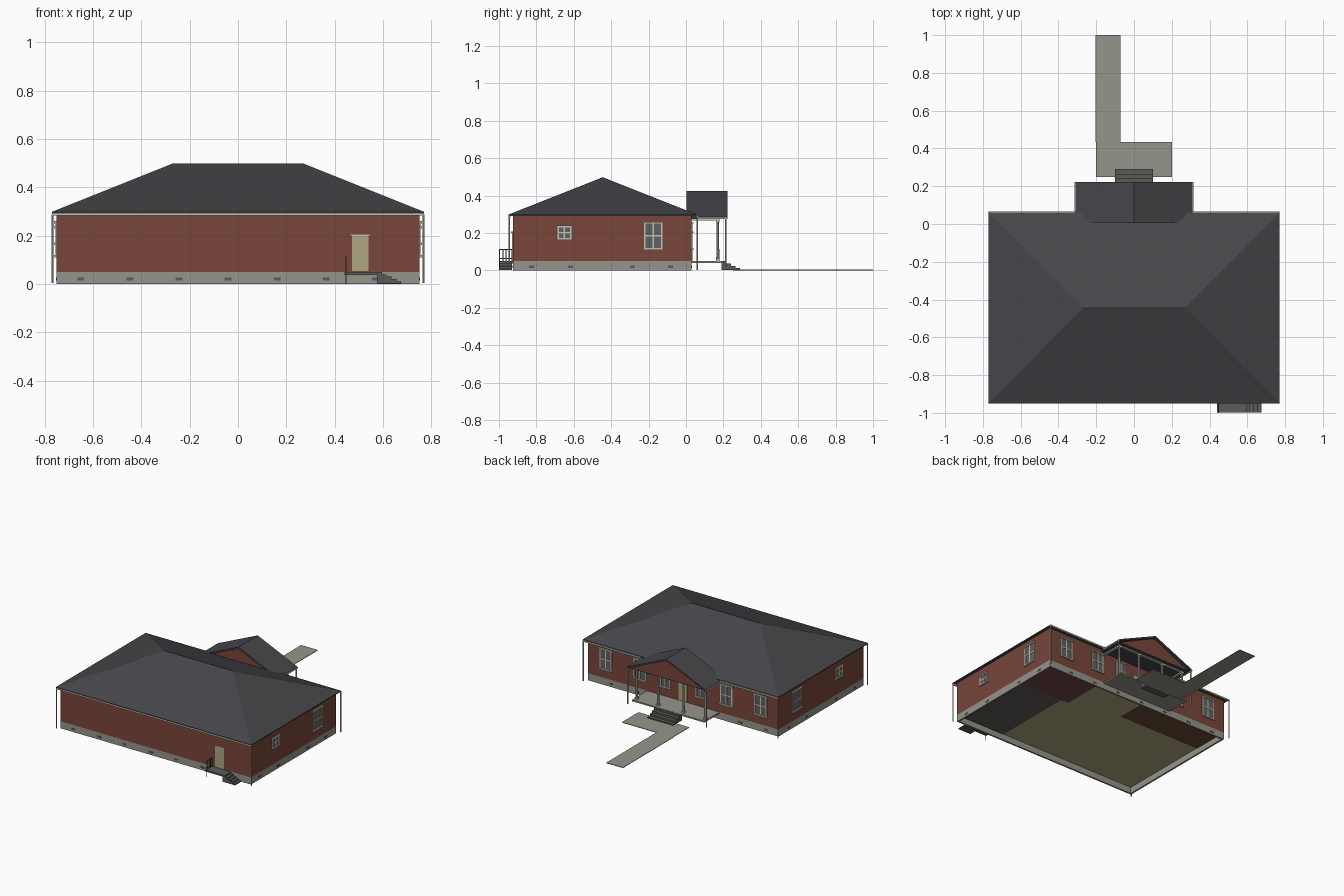
import bpy
import bmesh
from mathutils import Matrix

if "Cube" in bpy.data.objects:
    bpy.data.objects.remove(bpy.data.objects["Cube"])


def material(name, r, g, b):
    m = bpy.data.materials.new(name)
    m.use_nodes = True
    m.diffuse_color = (r, g, b, 1)
    bsdf = m.node_tree.nodes["Principled BSDF"]
    bsdf.inputs["Base Color"].default_value = (r, g, b, 1)
    bsdf.inputs["Roughness"].default_value = 0.9
    return m


BRICK = material("brick red", 0.19, 0.06, 0.042)
ROOF = material("roof slate", 0.062, 0.062, 0.07)
CONCRETE = material("concrete grey", 0.30, 0.295, 0.26)
STONE = material("dark step grey", 0.11, 0.105, 0.095)
TAN = material("door tan", 0.43, 0.38, 0.22)
TRIM = material("trim off white", 0.56, 0.54, 0.46)
GLASS = material("window glass", 0.115, 0.12, 0.115)
RED_FLOOR = material("floor dull red", 0.16, 0.06, 0.065)
BROWN_FLOOR = material("floor brown", 0.13, 0.07, 0.035)


def finish(name, bm, mat):
    bmesh.ops.recalc_face_normals(bm, faces=bm.faces)
    me = bpy.data.meshes.new(name)
    bm.to_mesh(me)
    bm.free()
    me.materials.append(mat)
    ob = bpy.data.objects.new(name, me)
    bpy.context.collection.objects.link(ob)
    return ob


def box(name, x, y, z, mat):
    """Box from (low, high) pairs on each axis."""
    bm = bmesh.new()
    size = [abs(p[1] - p[0]) for p in (x, y, z)]
    mid = [(p[0] + p[1]) / 2 for p in (x, y, z)]
    bmesh.ops.create_cube(bm, size=1, matrix=Matrix.Translation(mid) @ Matrix.Diagonal((*size, 1)))
    return finish(name, bm, mat)


def prism(name, pts, lo, hi, axis, mat):
    """Extrude an outline of (u, z) points along x or y."""
    bm = bmesh.new()
    place = (lambda u, z, t: (t, u, z)) if axis == "x" else (lambda u, z, t: (u, t, z))
    a, b = [[bm.verts.new(place(u, z, t)) for u, z in pts] for t in (lo, hi)]
    bm.faces.new(a)
    bm.faces.new(b)
    for i in range(len(pts)):
        j = (i + 1) % len(pts)
        bm.faces.new((a[i], a[j], b[j], b[i]))
    return finish(name, bm, mat)


def post(name, x, y, z, r_low, r_high, mat, sides=10):
    bm = bmesh.new()
    bmesh.ops.create_cone(bm, cap_ends=True, segments=sides, radius1=r_low, radius2=r_high,
                          depth=z[1] - z[0], matrix=Matrix.Translation((x, y, sum(z) / 2)))
    return finish(name, bm, mat)


# Main walls
W, FRONT, BACK = 0.75, -0.925, 0.03
EAVE, BASE = 0.295, 0.05


def wall_box(name, wall, u, n, z, mat):
    """Box on a wall: u runs along it, n is the distance out from it."""
    if wall == "front":
        return box(name, u, (FRONT - n[0], FRONT - n[1]), z, mat)
    if wall == "back":
        return box(name, u, (BACK + n[0], BACK + n[1]), z, mat)
    s = 1 if wall == "right" else -1
    return box(name, (s * (W + n[0]), s * (W + n[1])), u, z, mat)


def window(wall, u, w, z0, z1):
    h, t = w / 2, 0.008
    name = wall + "_window_"
    wall_box(name + "glass", wall, (u - h, u + h), (-0.002, 0.002), (z0, z1), GLASS)
    for s in (-1, 1):
        e = u + s * h
        wall_box(name + "jamb", wall, (e - t / 2, e + t / 2), (0, 0.005), (z0, z1), TRIM)
    m = (z0 + z1) / 2
    wall_box(name + "mullion", wall, (u - 0.004, u + 0.004), (0, 0.005), (z0, z1), TRIM)
    wall_box(name + "rail", wall, (u - h, u + h), (0, 0.0045), (m - 0.004, m + 0.004), TRIM)
    for part, z in (("sill", z0), ("lintel", z1)):
        wall_box(name + part, wall, (u - h - 0.01, u + h + 0.01), (0, 0.01), (z - 0.005, z + 0.005), TRIM)


def door(wall, u):
    wall_box(wall + "_door", wall, (u - 0.034, u + 0.034), (0, 0.005), (0.053, 0.2), TAN)
    wall_box(wall + "_door_lintel", wall, (u - 0.044, u + 0.044), (0, 0.01), (0.199, 0.207), TRIM)


box("brick_walls", (-W, W), (FRONT, BACK), (BASE, EAVE), BRICK)

# Foundation rim, open below
for s in (-1, 1):
    box("foundation_side", (s * W, s * (W - 0.012)), (FRONT, BACK), (0, BASE), CONCRETE)
for y in (FRONT, BACK - 0.012):
    box("foundation_long", (-W, W), (y, y + 0.012), (0, BASE), CONCRETE)

# Room floors seen from underneath
box("main_floor", (-0.738, 0.738), (-0.913, 0.018), (0.045, 0.051), TAN)
box("grey_room_floor", (0.36, 0.738), (-0.913, -0.32), (0.042, 0.046), STONE)
box("red_room_floor", (0.3, 0.738), (-0.32, 0.018), (0.042, 0.046), RED_FLOOR)
box("brown_room_floor", (-0.738, -0.09), (-0.235, 0.018), (0.042, 0.046), BROWN_FLOOR)

# Foundation vents
for i in range(7):
    x = -0.65 + i * 0.203
    for wall in ("front", "back"):
        wall_box("vent", wall, (x - 0.014, x + 0.014), (0, 0.002), (0.014, 0.026), STONE)
for y in (-0.826, -0.617, -0.286, -0.083):
    for wall in ("left", "right"):
        wall_box("vent", wall, (y - 0.014, y + 0.014), (0, 0.002), (0.014, 0.026), STONE)

# Windows and doors
for s in (-1, 1):
    side = "right" if s > 0 else "left"
    window(side, -0.175, 0.09, 0.115, 0.255)
    window(side, -0.65, 0.065, 0.167, 0.235)
    for x in (0.14, 0.34, 0.61):
        window("back", s * x, 0.09 if x > 0.2 else 0.07, 0.115, 0.255)
door("front", 0.505)
door("back", 0)

# Hipped main roof
RX, RF, RB, RIDGE = 0.77, -0.95, 0.06, -0.445
bm = bmesh.new()
rings = [[bm.verts.new((x, y, z)) for x, y in ((-RX, RF), (RX, RF), (RX, RB), (-RX, RB))]
         for z in (0.292, 0.298)]
low, top = rings
left_peak, right_peak = [bm.verts.new((x, RIDGE, 0.498)) for x in (-0.27, 0.27)]
bm.faces.new(low)
for i in range(4):
    j = (i + 1) % 4
    bm.faces.new((low[i], low[j], top[j], top[i]))
bm.faces.new((top[0], top[1], right_peak, left_peak))
bm.faces.new((top[1], top[2], right_peak))
bm.faces.new((top[2], top[3], left_peak, right_peak))
bm.faces.new((top[3], top[0], left_peak))
finish("main_roof", bm, ROOF)

# Main gutters and downpipes
box("front_gutter", (-RX, RX), (RF + 0.001, RF + 0.011), (0.283, 0.292), TRIM)
for s in (-1, 1):
    box("back_gutter", (s * 0.31, s * RX), (RB - 0.004, RB + 0.006), (0.284, 0.294), TRIM)
    for y in (RF + 0.006, RB):
        post("downpipe", s * 0.768, y, (0.003, 0.288), 0.004, 0.004, TRIM, 8)

# Porch roof with brick gables
prism("porch_gable", [(-0.285, 0.28), (0.285, 0.28), (0, 0.412)], 0.012, 0.205, "y", BRICK)
prism("porch_roof", [(-0.31, 0.275), (-0.31, 0.286), (0, 0.424), (0.31, 0.286), (0.31, 0.275), (0, 0.411)],
      0.004, 0.222, "y", ROOF)
box("porch_ceiling", (-0.3, 0.3), (BACK, 0.205), (0.274, 0.281), ROOF)
box("porch_front_beam", (-0.28, 0.28), (0.163, 0.179), (0.266, 0.276), TRIM)

# Porch deck, columns, gutters and downpipes
box("porch_deck", (-0.285, 0.285), (BACK, 0.2), (0.04, 0.05), CONCRETE)
for x in (-0.27, -0.1, 0.1, 0.27):
    post("porch_column", x, 0.17, (0.05, 0.268), 0.0085, 0.006, TRIM)
    for z in (0.05, 0.258):
        box("column_block", (x - 0.01, x + 0.01), (0.16, 0.18), (z, z + 0.01), TRIM)
for s in (-1, 1):
    box("porch_side_beam", (s * 0.262, s * 0.278), (BACK, 0.175), (0.266, 0.276), TRIM)
    box("porch_gutter", (s * 0.306, s * 0.316), (0.06, 0.222), (0.274, 0.283), TRIM)
    post("porch_downpipe", s * 0.311, 0.212, (0.02, 0.276), 0.004, 0.004, TRIM, 8)


def stair_outline(start, run, steps, height):
    """Side outline of a solid flight that descends along u."""
    pts = [(start, 0.002), (start, height)]
    for i in range(steps):
        u, drop = start + run * (i + 1) / steps, height / steps
        pts += [(u, height - i * drop), (u, max(height - (i + 1) * drop, 0.002))]
    return pts


# Porch steps and walkway
prism("porch_steps", stair_outline(0.19, 0.1, 4, 0.049), -0.1, 0.1, "x", STONE)
box("walk_near", (-0.2, 0.2), (0.25, 0.435), (0, 0.004), CONCRETE)
box("walk_long", (-0.203, -0.072), (0.435, 1.0), (0, 0.004), CONCRETE)

# Front door landing, steps and railing
box("landing", (0.44, 0.575), (-0.997, FRONT), (0.038, 0.05), STONE)
prism("front_steps", stair_outline(0.575, 0.1, 5, 0.05), -0.997, -0.93, "y", STONE)
for i in range(5):
    post("railing_baluster", 0.447, -0.996 + i * 0.0165, (0.002 if i == 0 else 0.05, 0.11),
         0.0025, 0.0025, STONE, 6)
for z in (0.062, 0.108):
    box("railing_bar", (0.4445, 0.4495), (-1.0, FRONT), (z, z + 0.005), STONE)
